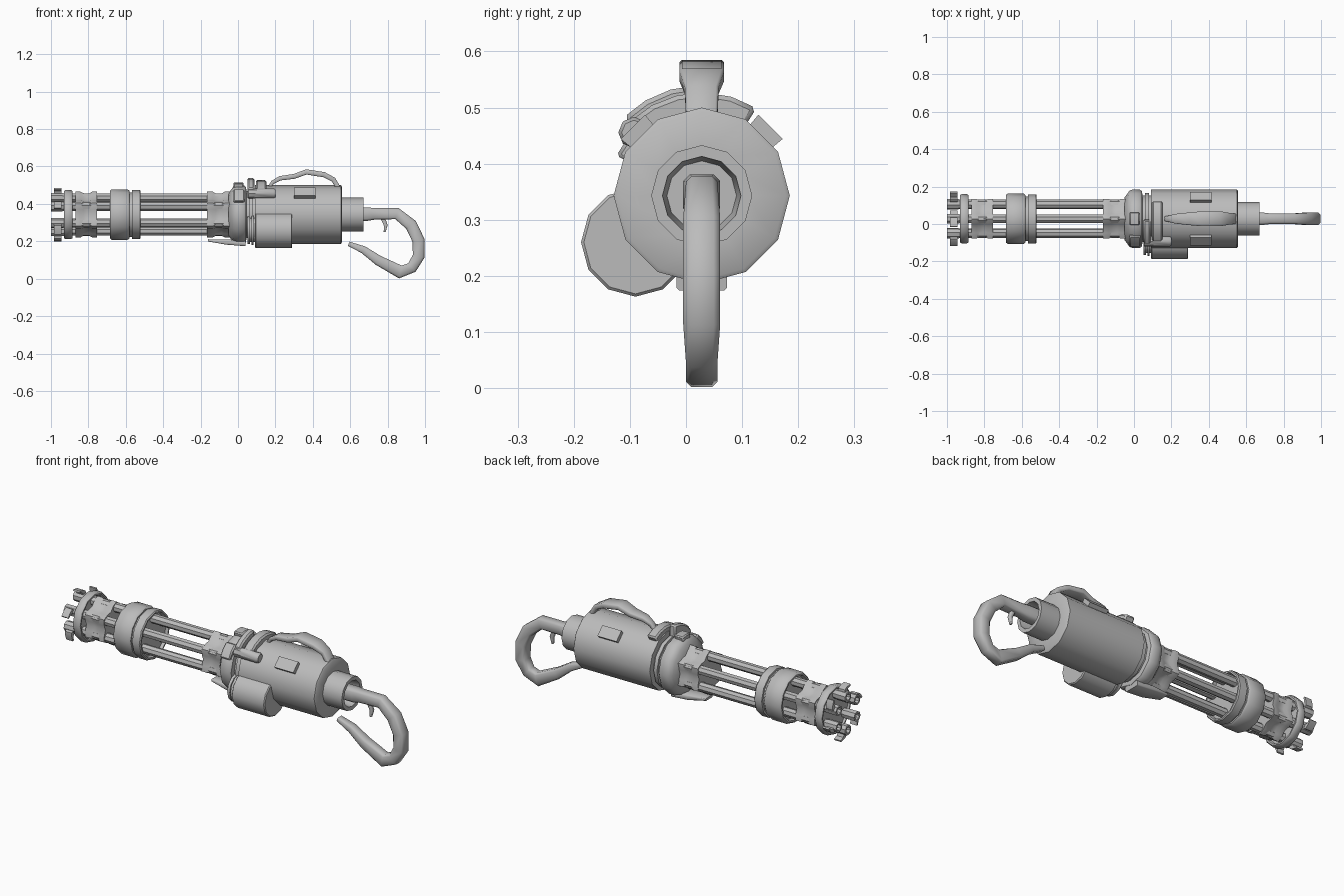
import bpy, bmesh, math
from mathutils import Vector

CY, CZ = 0.028, 0.343          # long axis of the weapon, parallel to x

metal = bpy.data.materials.new("grey_metal")
metal.diffuse_color = (0.5, 0.5, 0.5, 1)


def finish(name, bm, angle=40):
    bmesh.ops.remove_doubles(bm, verts=bm.verts, dist=1e-5)
    bmesh.ops.recalc_face_normals(bm, faces=bm.faces)
    me = bpy.data.meshes.new(name)
    bm.to_mesh(me)
    bm.free()
    me.materials.append(metal)
    for p in me.polygons:
        p.use_smooth = True
    me.set_sharp_from_angle(angle=math.radians(angle))
    ob = bpy.data.objects.new(name, me)
    bpy.context.collection.objects.link(ob)
    return ob


def loft(name, rings, angle=40):
    """Skin a list of equal-length point rings and cap both ends."""
    bm = bmesh.new()
    vs = [[bm.verts.new(p) for p in r] for r in rings]
    n = len(rings[0])
    for a, b in zip(vs, vs[1:]):
        for i in range(n):
            j = (i + 1) % n
            bm.faces.new((a[i], a[j], b[j], b[i]))
    bm.faces.new(vs[0])
    bm.faces.new(vs[-1])
    return finish(name, bm, angle)


def polar(r, deg, cy=CY, cz=CZ):
    a = math.radians(deg)
    return (cy + r * math.cos(a), cz + r * math.sin(a))


def lathe(name, profile, sides=12, cy=CY, cz=CZ, turn=0):
    """Turned part: profile is (x, radius) along the x axis."""
    return loft(name, [[(x, *polar(r, turn + 360 * i / sides, cy, cz))
                        for i in range(sides)] for x, r in profile])


def prism(name, outline, x0, x1, bevel=0.0):
    ob = loft(name, [[(x, y, z) for y, z in outline] for x in (x0, x1)])
    if bevel:
        m = ob.modifiers.new("bevel", 'BEVEL')
        m.width, m.segments, m.limit_method = bevel, 1, 'ANGLE'
    return ob


def arc(r0, r1, a0, a1, n=5):
    degs = [a0 + (a1 - a0) * i / n for i in range(n + 1)]
    return [polar(r1, d) for d in degs] + [polar(r0, d) for d in reversed(degs)]


def sweep(name, path, y=CY):
    """Chamfered bar in the xz plane: path is (x, z, half thickness, half width)."""
    rings = []
    for i, (x, z, h, w) in enumerate(path):
        a, b = path[max(i - 1, 0)], path[min(i + 1, len(path) - 1)]
        t = Vector((b[0] - a[0], b[1] - a[1])).normalized()
        c = 0.35 * min(h, w)
        sec = [(w, h - c), (w - c, h), (c - w, h), (-w, h - c),
               (-w, c - h), (c - w, -h), (w - c, -h), (w, c - h)]
        rings.append([(x - t.y * v, y + u, z + t.x * v) for u, v in sec])
    return loft(name, rings, 50)


# Six barrels with bored muzzles and outward curling muzzle claws
for k in range(6):
    d = 30 + 60 * k
    by, bz = polar(0.09, d)
    lathe(f"barrel_{k+1}", [(-0.93, 0.016), (-1.0, 0.018), (-1.0, 0.028), (-0.94, 0.028),
                            (-0.93, 0.025), (-0.03, 0.025)], 8, by, bz, d + 22.5)
    claw = [polar(r, d + a) for r, a in
            ((0.105, -5), (0.128, -3), (0.138, 4), (0.149, 16), (0.142, 18), (0.128, 9), (0.105, 6))]
    prism(f"muzzle_claw_{k+1}", claw, -0.985, -0.945)

# Muzzle ring and the double middle band
lathe("muzzle_ring", [(-0.92, 0.02), (-0.92, 0.112), (-0.93, 0.118), (-0.93, 0.126), (-0.922, 0.132),
                      (-0.893, 0.132), (-0.885, 0.126), (-0.885, 0.118), (-0.895, 0.112), (-0.895, 0.02)])
lathe("middle_band", [(-0.67, 0.02), (-0.67, 0.112), (-0.685, 0.118), (-0.685, 0.127), (-0.675, 0.135),
                      (-0.59, 0.135), (-0.58, 0.127), (-0.58, 0.119), (-0.568, 0.119), (-0.568, 0.131),
                      (-0.525, 0.131), (-0.52, 0.126), (-0.52, 0.118), (-0.535, 0.112), (-0.535, 0.02)])


# Lobed clamps that hold the barrels together
def clamp(name, x0, x1):
    rings = []
    for f, s in ((0, 1), (0.25, 1), (0.38, 0.93), (0.65, 0.93), (0.78, 1), (1, 1)):
        rings.append([(x0 + (x1 - x0) * f,
                       *polar(s * (0.108 + 0.014 * math.cos(math.radians(6 * (15 * i - 30)))), 15 * i))
                      for i in range(24)])
    loft(name, rings, 50)


clamp("front_clamp", -0.87, -0.755)
clamp("rear_clamp", -0.165, -0.045)

# Front collar, neck and main housing
lathe("front_collar", [(-0.05, 0.115), (-0.035, 0.135), (-0.025, 0.15), (-0.005, 0.157), (0.03, 0.157),
                       (0.042, 0.148), (0.045, 0.13)])
lathe("neck", [(0.04, 0.125), (0.06, 0.125), (0.06, 0.138), (0.08, 0.138), (0.08, 0.125), (0.1, 0.125)])
lathe("main_housing", [(0.09, 0.13), (0.09, 0.157), (0.55, 0.157), (0.555, 0.15), (0.555, 0.08)])
prism("collar_top_lug", arc(0.13, 0.172, 78, 102, 2), -0.025, 0.03, 0.006)
prism("collar_side_lug", arc(0.13, 0.168, 125, 155, 2), -0.025, 0.035, 0.006)

# Hollow rear collar
lathe("rear_collar", [(0.54, 0.09), (0.67, 0.09), (0.67, 0.07), (0.60, 0.062), (0.60, 0.02)])

# Side drum with its thin neck discs
DY, DZ = -0.09, 0.26
lathe("side_drum", [(0.09, 0.09), (0.095, 0.097), (0.285, 0.097), (0.29, 0.092)], 12, DY, DZ)
lathe("drum_neck", [(0.05, 0.06), (0.05, 0.075), (0.065, 0.075), (0.065, 0.065), (0.072, 0.065),
                    (0.072, 0.08), (0.084, 0.08), (0.084, 0.065), (0.1, 0.065)], 12, DY, DZ)

# Straps and feed tube on the upper front of the housing
prism("front_strap", arc(0.12, 0.197, 92, 135, 3), 0.05, 0.088, 0.008)
prism("rear_strap", arc(0.13, 0.184, 58, 134, 5), 0.095, 0.152, 0.008)
ty, tz = polar(0.165, 137)
lathe("feed_tube", [(0.05, 0.022), (0.055, 0.028), (0.19, 0.028), (0.2, 0.022)], 8, ty, tz)

# Raised vent plates on both shoulders
for side, d in (("left", 135), ("right", 45)):
    prism(f"vent_{side}", [polar(0.145, d - 11), polar(0.176, d - 10),
                           polar(0.176, d + 10), polar(0.145, d + 11)], 0.30, 0.415)

# Wedge under the front collar
sweep("lower_bracket", [(-0.16, 0.205, 0.006, 0.03), (-0.06, 0.196, 0.014, 0.045),
                        (0.04, 0.188, 0.014, 0.045)])

# Carrying handle arched over the housing
sweep("carry_handle", [(0.165, 0.485, 0.008, 0.012), (0.185, 0.515, 0.01, 0.016), (0.225, 0.537, 0.012, 0.026),
                       (0.30, 0.547, 0.013, 0.034), (0.365, 0.571, 0.014, 0.04), (0.46, 0.556, 0.014, 0.04),
                       (0.51, 0.53, 0.013, 0.03), (0.54, 0.48, 0.012, 0.028)])

# Rear grip loop and trigger
sweep("rear_grip", [(0.59, 0.345, 0.036, 0.033), (0.69, 0.345, 0.036, 0.033), (0.73, 0.347, 0.031, 0.028),
                    (0.85, 0.348, 0.031, 0.028), (0.925, 0.288, 0.033, 0.033), (0.965, 0.205, 0.033, 0.033),
                    (0.966, 0.12, 0.032, 0.033), (0.93, 0.06, 0.03, 0.028), (0.868, 0.036, 0.035, 0.028),
                    (0.75, 0.098, 0.027, 0.028), (0.67, 0.155, 0.02, 0.024), (0.592, 0.187, 0.012, 0.018)])
sweep("trigger", [(0.772, 0.33, 0.012, 0.01), (0.79, 0.285, 0.01, 0.01), (0.784, 0.25, 0.005, 0.008)])
